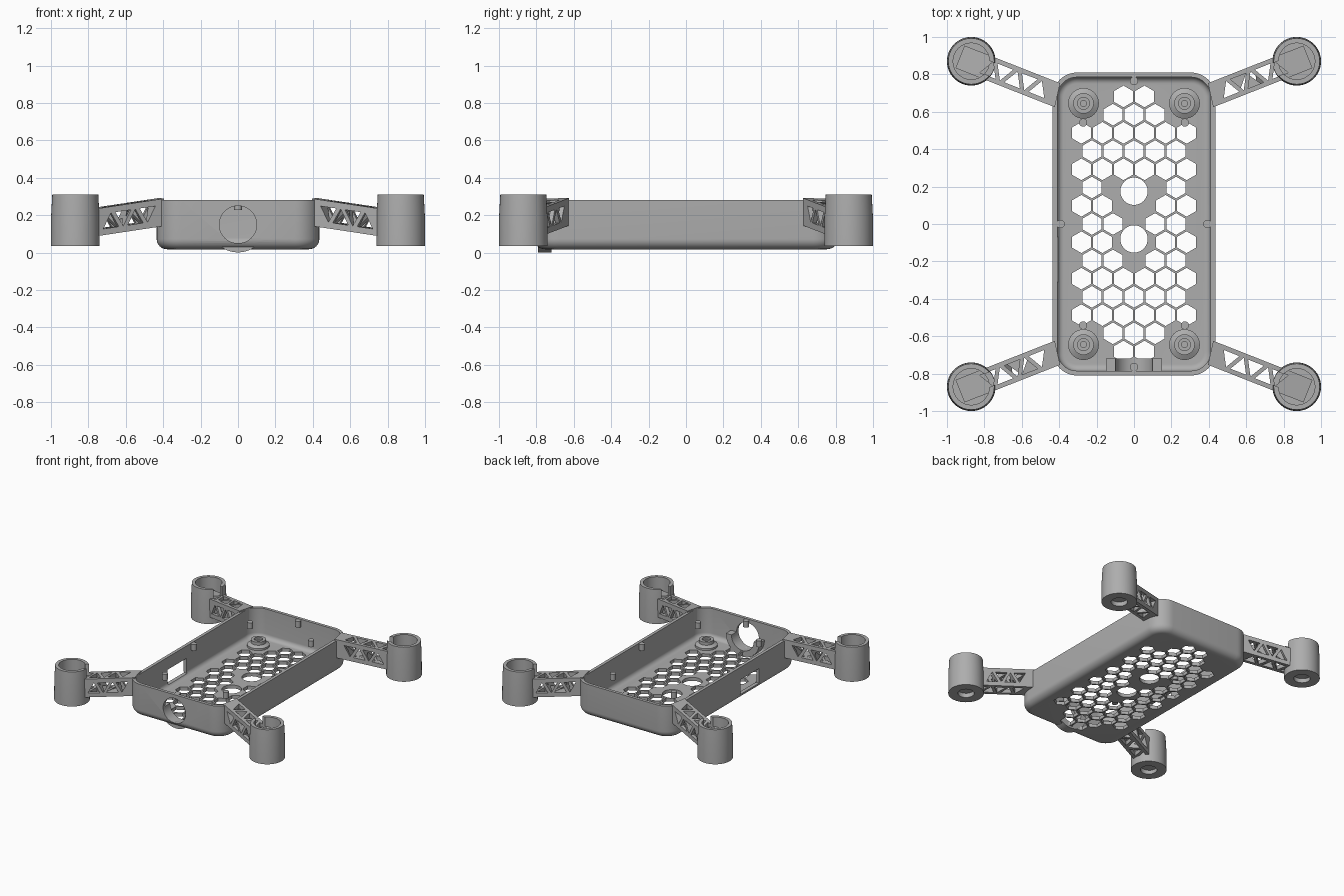
import bpy, bmesh, math
from mathutils import Vector, Matrix

if "Cube" in bpy.data.objects:
    bpy.data.objects.remove(bpy.data.objects["Cube"])

mat = bpy.data.materials.new("plain grey")
mat.use_nodes = True
COLOR = (0.42, 0.42, 0.42, 1)
mat.diffuse_color = COLOR
mat.node_tree.nodes["Principled BSDF"].inputs["Base Color"].default_value = COLOR


def make(name, bm):
    bmesh.ops.recalc_face_normals(bm, faces=bm.faces)
    me = bpy.data.meshes.new(name)
    bm.to_mesh(me)
    bm.free()
    me.materials.append(mat)
    ob = bpy.data.objects.new(name, me)
    bpy.context.collection.objects.link(ob)
    return ob


def activate(ob):
    bpy.ops.object.select_all(action="DESELECT")
    ob.select_set(True)
    bpy.context.view_layer.objects.active = ob


def cut(ob, bm):
    """Subtract the solids in bm from ob."""
    cutter = make("cutter", bm)
    cutter.hide_render = True
    mod = ob.modifiers.new("cut", "BOOLEAN")
    mod.operation, mod.solver, mod.object = "DIFFERENCE", "EXACT", cutter
    activate(ob)
    bpy.ops.object.modifier_apply(modifier="cut")
    bpy.data.objects.remove(cutter)


def finish(ob, mirror=False):
    if mirror:
        mod = ob.modifiers.new("mirror", "MIRROR")
        mod.use_axis = (True, True, False)
        mod.use_mirror_merge = False
        activate(ob)
        bpy.ops.object.modifier_apply(modifier="mirror")
    activate(ob)
    bpy.ops.object.shade_smooth_by_angle(angle=math.radians(30))


def loft(bm, rings, closed=False):
    """Skin matching rings of points, capping the ends unless closed."""
    loops = [[bm.verts.new(p) for p in r] for r in rings]
    pairs = list(zip(loops, loops[1:]))
    if closed:
        pairs.append((loops[-1], loops[0]))
    else:
        bm.faces.new(loops[0])
        bm.faces.new(loops[-1])
    for a, b in pairs:
        for i in range(len(a)):
            j = (i + 1) % len(a)
            bm.faces.new((a[i], a[j], b[j], b[i]))


def prism(bm, points, offset):
    pts = [Vector(p) for p in points]
    loft(bm, [pts, [p + Vector(offset) for p in pts]])


def circle(x, y, z, r, n, turn=0.0):
    return [(x + r * math.cos(math.tau * i / n + turn),
             y + r * math.sin(math.tau * i / n + turn), z) for i in range(n)]


def turned(bm, x, y, profile, n=48):
    loft(bm, [circle(x, y, z, r, n) for r, z in profile])


def box(bm, center, size, rot=0.0):
    m = Matrix.Translation(center) @ Matrix.Rotation(rot, 4, "Z") @ Matrix.Diagonal((*size, 1))
    bmesh.ops.create_cube(bm, size=1, matrix=m)


# Tray: rounded rectangles stacked up the outside and down the inside
HX, HY, RAD, WALL, RIM = 0.435, 0.81, 0.13, 0.025, 0.28


def rounded_rect(d, z, n=10):
    pts = []
    for q, (sx, sy) in enumerate(((1, 1), (-1, 1), (-1, -1), (1, -1))):
        for i in range(n + 1):
            a = (q + i / n) * math.pi / 2
            pts.append((sx * (HX - RAD) + (RAD - d) * math.cos(a),
                        sy * (HY - RAD) + (RAD - d) * math.sin(a), z))
    return pts


def fillet(d, z, r, n=8):
    angles = [math.pi / 2 * i / n for i in range(n + 1)]
    return [(d + r * (1 - math.sin(a)), z + r * (1 - math.cos(a))) for a in angles]


outside = fillet(0, 0.018, 0.055) + [(0, RIM)]
inside = [(WALL, RIM)] + fillet(WALL, 0.045, 0.035)[::-1]
bm = bmesh.new()
loft(bm, [rounded_rect(d, z) for d, z in outside + inside])
tray = make("tray", bm)

# Honeycomb and round vents in the floor
vents = [Vector((0, 0.175)), Vector((0, -0.08))]
posts = [Vector((sx * 0.27, sy * 0.645)) for sx in (1, -1) for sy in (1, -1)]
PITCH = 0.1125
bm = bmesh.new()
for row in range(15):
    y = (7 - row) * PITCH * math.sqrt(0.75)
    for col in range(-3, 4):
        x = (col + (0.5 if row % 2 == 0 else 0)) * PITCH
        p = Vector((x, y))
        if (abs(x) > 0.3 or (row % 2 and abs(col) == 3)
                or any((p - q).length < 0.14 for q in posts)
                or any((p - q).length < 0.125 for q in vents)):
            continue
        prism(bm, circle(x, y, -0.05, 0.058, 6, math.pi / 6), (0, 0, 0.13))
for v in vents:
    prism(bm, circle(v.x, v.y, -0.05, 0.073, 48), (0, 0, 0.13))
cut(tray, bm)

# Round front opening and side window
LENS_Z = 0.15


def lens_circle(y, r, n=48):
    return [(x, y, LENS_Z + z) for x, z, _ in circle(0, 0, 0, r, n)]


bm = bmesh.new()
prism(bm, lens_circle(-0.9, 0.1), (0, 0.2, 0))
box(bm, (-HX, -0.19, 0.12), (0.15, 0.24, 0.12))
cut(tray, bm)
finish(tray)

# Half-ring cradle behind the front opening
bm = bmesh.new()
loft(bm, [lens_circle(y, r) for y, r in
          ((-0.79, 0.1), (-0.79, 0.149), (-0.72, 0.149), (-0.72, 0.1))], closed=True)
cradle = make("lens_cradle", bm)
bm = bmesh.new()
box(bm, (0, -0.75, LENS_Z + 0.15), (0.5, 0.3, 0.3))
cut(cradle, bm)
finish(cradle)

# Screw posts on the floor
bm = bmesh.new()
turned(bm, 0.27, 0.645, [(0.082, 0.03), (0.082, 0.06), (0.055, 0.075), (0.055, 0.1),
                         (0.032, 0.1), (0.032, 0.085), (0.016, 0.085), (0.016, 0.05)])
finish(make("screw_posts", bm), mirror=True)

# Small pins below the rim
bm = bmesh.new()
spots = [(0, 0.765), (0, -0.765), (0.392, 0), (-0.392, 0)]
spots += [(sx * 0.272, sy * 0.542) for sx in (1, -1) for sy in (1, -1)]
for x, y in spots:
    prism(bm, circle(x, y, 0.228, 0.022, 20), (0, 0, 0.05))
finish(make("lid_pins", bm))

# Sloping arms with triangular lattice openings
ROOT, HUB = Vector((0.40, 0.685, 0)), Vector((0.87, 0.87, 0))
ALONG = (HUB - ROOT).normalized()
ACROSS = Vector((-ALONG.y, ALONG.x, 0))
UP = Vector((0, 0, 1))
HALF, SLOPE, TOP, DEPTH = 0.065, 0.14, 0.292, 0.147


def on_arm(s, t, h=0.0):
    return ROOT + ALONG * s + ACROSS * t + UP * (TOP - SLOPE * s + h)


bm = bmesh.new()
prism(bm, [on_arm(0.02, HALF), on_arm(0, -HALF), on_arm(0.57, -HALF), on_arm(0.57, HALF)],
      (0, 0, -DEPTH))
arms = make("arms", bm)

down_cuts, side_cuts = bmesh.new(), bmesh.new()
for i in range(5):
    s, flip = 0.115 + 0.07 * i, (-1) ** i
    corners = ((-0.045, -0.04), (0.045, -0.04), (0, 0.04))
    prism(down_cuts, [on_arm(s + a, b * flip, 0.1) for a, b in corners], (0, 0, -0.4))
    if i < 4:
        prism(side_cuts, [on_arm(s + a, -0.2, -DEPTH / 2 - b * flip) for a, b in corners],
              ACROSS * 0.4)
cut(arms, down_cuts)
cut(arms, side_cuts)
finish(arms, mirror=True)

# Motor cups with a wire slot towards the arm
bm = bmesh.new()
turned(bm, HUB.x, HUB.y, [(0.06, 0.07), (0.06, 0.035), (0.13, 0.035), (0.129, 0.2),
                          (0.123, 0.31), (0.097, 0.31), (0.097, 0.18)], 64)
cups = make("motor_cups", bm)
bm = bmesh.new()
box(bm, HUB - ALONG * 0.1 + UP * 0.3, (0.12, 0.075, 0.16), math.atan2(ALONG.y, ALONG.x))
cut(cups, bm)
finish(cups, mirror=True)
